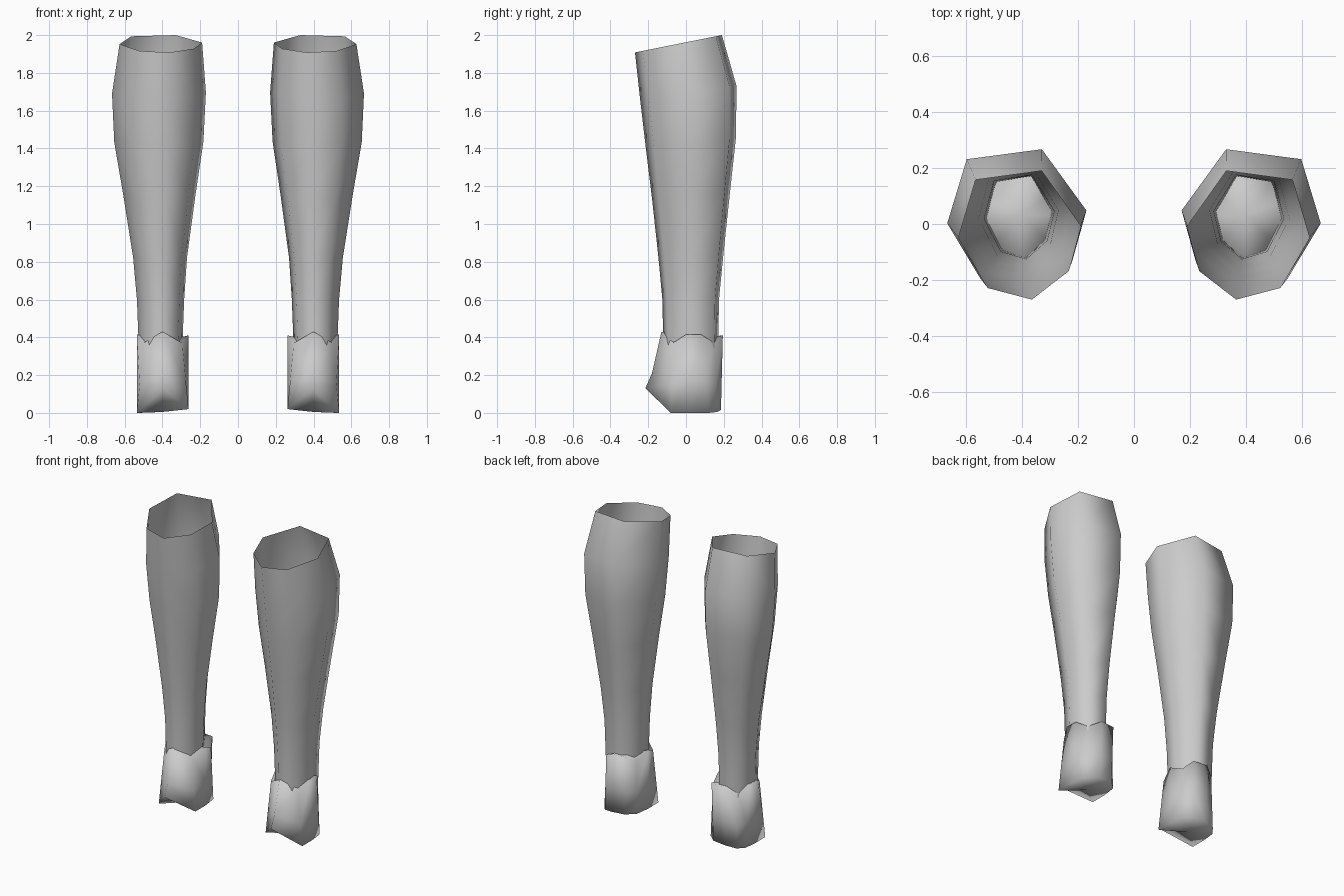
import bpy, bmesh

cube = bpy.data.objects.get("Cube")
if cube:
    bpy.data.objects.remove(cube, do_unlink=True)

grey = bpy.data.materials.new("plain grey")
grey.use_nodes = True
grey.diffuse_color = (0.6, 0.6, 0.6, 1)
grey.node_tree.nodes["Principled BSDF"].inputs["Base Color"].default_value = (0.6, 0.6, 0.6, 1)


def loft(name, rings, side, cap_low=None, cap_high=None):
    """Skin a stack of rings; optional centre points close the ends."""
    bm = bmesh.new()
    new = lambda p: bm.verts.new((p[0] * side, p[1], p[2]))
    loops = [[new(p) for p in ring] for ring in rings]
    n = len(loops[0])
    for a, b in zip(loops, loops[1:]):
        for i in range(n):
            j = (i + 1) % n
            bm.faces.new((a[i], a[j], b[j], b[i]))
    for loop, centre in ((loops[0], cap_low), (loops[-1], cap_high)):
        if centre:
            c = new(centre)
            for i in range(n):
                bm.faces.new((loop[(i + 1) % n], loop[i], c))
    # rings run counter-clockwise from the bottom up; mirroring reverses them
    bm.normal_update()
    bmesh.ops.recalc_face_normals(bm, faces=bm.faces)
    mid = sum(v.co.x for v in loops[0]) / n
    f = max(bm.faces, key=lambda f: abs(f.calc_center_median().x - mid))
    if (f.calc_center_median().x - mid) * f.normal.x < 0:
        bmesh.ops.reverse_faces(bm, faces=bm.faces)
    for f in bm.faces:
        f.smooth = True
    mesh = bpy.data.meshes.new(name)
    bm.to_mesh(mesh)
    bm.free()
    mesh.materials.append(grey)
    obj = bpy.data.objects.new(name, mesh)
    bpy.context.collection.objects.link(obj)
    return obj


# Seven-sided calf section, as fractions of each ring's width and depth
section = [(0.4, 0), (0.76, 0.09), (1, 0.48), (0.86, 0.93), (0.32, 1), (0, 0.57), (0.1, 0.22)]

# Calf rings: height at y = 0, tilt, x range, y range
calf = [
    (0.34, 0.00, 0.295, 0.525, -0.12, 0.17),
    (0.60, 0.02, 0.285, 0.535, -0.125, 0.175),
    (0.82, 0.05, 0.270, 0.555, -0.145, 0.197),
    (1.15, 0.08, 0.225, 0.607, -0.180, 0.233),
    (1.43, 0.12, 0.183, 0.655, -0.213, 0.265),
    (1.69, 0.16, 0.170, 0.667, -0.242, 0.267),
    (1.962, 0.20, 0.190, 0.627, -0.270, 0.190),
]


def calf_ring(z, tilt, x0, x1, y0, y1):
    pts = [(x0 + u * (x1 - x0), y0 + v * (y1 - y0)) for u, v in section]
    return [(x, y, z + tilt * y) for x, y in pts]


# Ankle cuff: scalloped top edge, and a sole with a raised front point
cuff_top = [(0.40, -0.13, 0.43), (0.50, -0.07, 0.37), (0.535, 0.0, 0.415), (0.53, 0.08, 0.415),
            (0.49, 0.15, 0.37), (0.42, 0.195, 0.41), (0.32, 0.185, 0.41), (0.285, 0.12, 0.37),
            (0.262, 0.03, 0.41), (0.295, -0.07, 0.37)]
sole = [(0.395, -0.215, 0.13), (0.535, -0.08, 0.0), (0.535, 0.03, 0.0), (0.525, 0.12, 0.0),
        (0.49, 0.165, 0.005), (0.42, 0.185, 0.015), (0.33, 0.18, 0.02), (0.275, 0.13, 0.02),
        (0.262, 0.03, 0.02), (0.262, -0.08, 0.02)]
cuff_mid = [tuple(a + (b - a) * 0.4 for a, b in zip(p, q)) for p, q in zip(sole, cuff_top)]
cuff_mid[0] = (0.397, -0.18, 0.21)

for label, side in (("left", 1), ("right", -1)):
    loft(label + "_calf", [calf_ring(*r) for r in calf], side)
    loft(label + "_ankle", [sole, cuff_mid, cuff_top], side,
         cap_low=(0.40, 0.03, 0.005), cap_high=(0.40, 0.03, 0.38))
